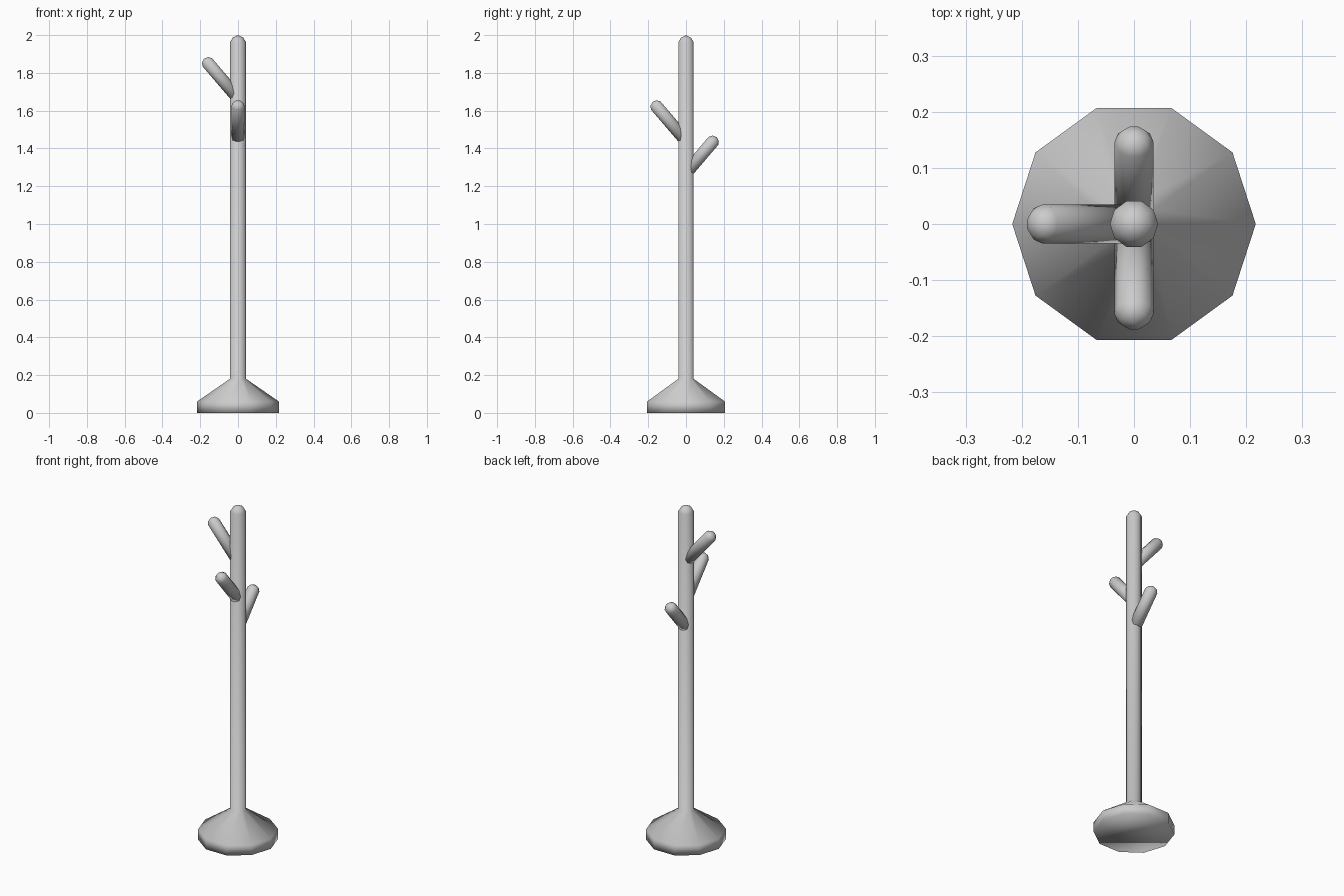
import bpy, bmesh, math
from mathutils import Vector

if "Cube" in bpy.data.objects:
    bpy.data.objects.remove(bpy.data.objects["Cube"])

SIDES = 10


def lathe(name, profile, origin=(0, 0, 0), direction=(0, 0, 1)):
    """Closed solid of revolution from (radius, height) rings plus a tip height."""
    bm = bmesh.new()
    rings = []
    for r, h in profile[:-1]:
        rings.append([bm.verts.new((r * math.cos(2 * math.pi * i / SIDES),
                                    r * math.sin(2 * math.pi * i / SIDES), h))
                      for i in range(SIDES)])
    tip = bm.verts.new((0, 0, profile[-1][1]))
    bm.faces.new(rings[0][::-1])
    for a, b in zip(rings, rings[1:]):
        for i in range(SIDES):
            j = (i + 1) % SIDES
            bm.faces.new((a[i], a[j], b[j], b[i]))
    for i in range(SIDES):
        bm.faces.new((rings[-1][i], rings[-1][(i + 1) % SIDES], tip))
    for f in bm.faces:
        f.smooth = True
    mesh = bpy.data.meshes.new(name)
    bm.to_mesh(mesh)
    bm.free()
    obj = bpy.data.objects.new(name, mesh)
    bpy.context.collection.objects.link(obj)
    obj.location = origin
    obj.rotation_euler = Vector(direction).to_track_quat('Z', 'Y').to_euler()
    return obj


# Weighted foot flowing into the pole with a rounded top
lathe("stand_pole", [(0.217, 0), (0.217, 0.06), (0.043, 0.18), (0.043, 1.962),
                     (0.028, 1.986), (0, 2.0)])

# Three rounded pegs leaning up and out of the pole
PEGS = [("left_peg", -1, 0, 1.666, 0.276),
        ("front_peg", 0, -1, 1.440, 0.272),
        ("back_peg", 0, 1, 1.270, 0.250)]
for name, dx, dy, z, length in PEGS:
    lathe(name, [(0.035, 0), (0.035, length - 0.026), (0.023, length - 0.008),
                 (0, length)],
          (0, 0, z), (0.65 * dx, 0.65 * dy, 0.76))
